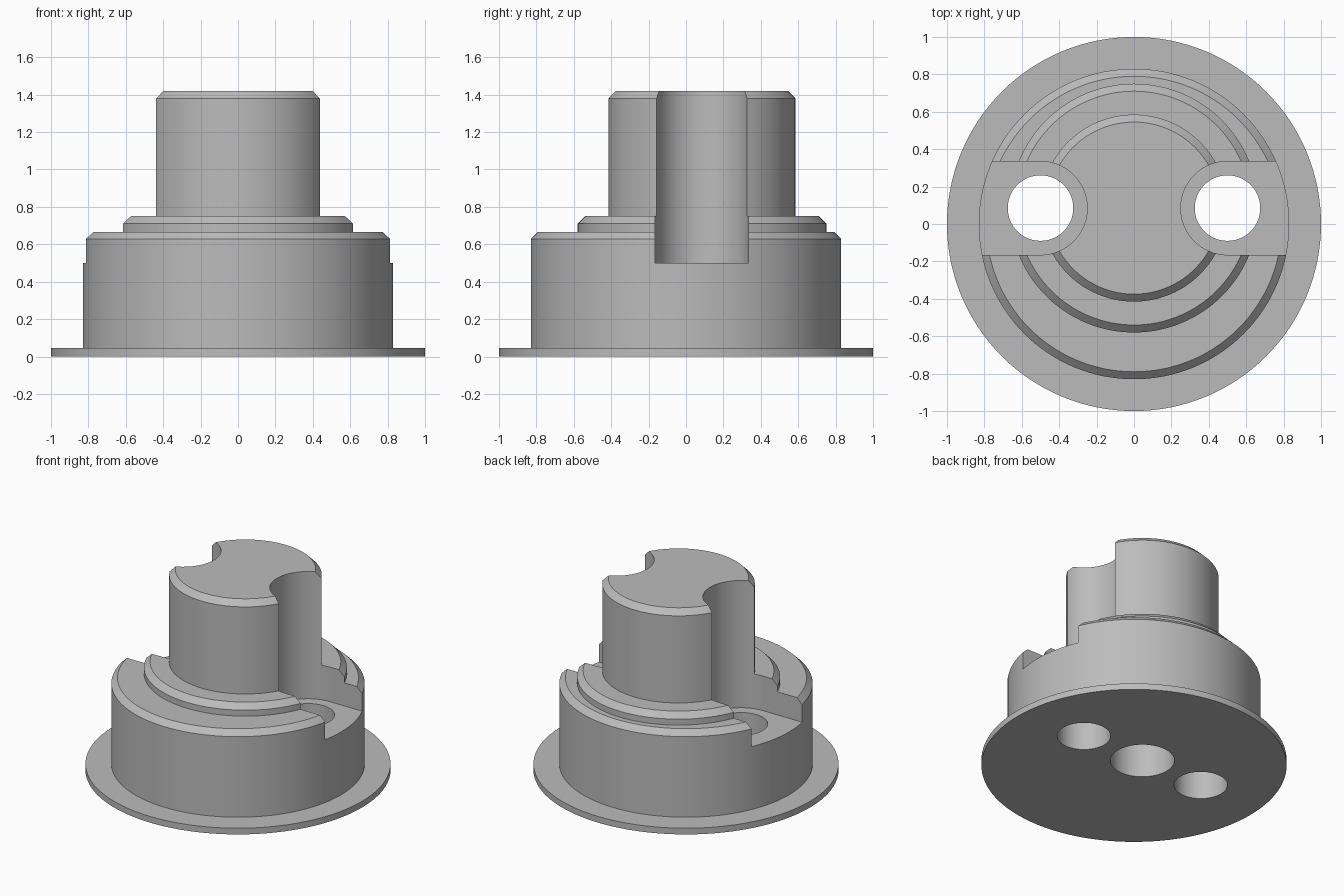
import bpy, bmesh
from math import pi, sin, cos, radians

cube = bpy.data.objects.get("Cube")
if cube:
    bpy.data.objects.remove(cube, do_unlink=True)

SEGMENTS = 128
AXIS_Y = 0.085      # offset axis shared by the pin, bores and pockets
BORE_X = 0.5

grey = bpy.data.materials.new("steel grey")
grey.use_nodes = True
grey.diffuse_color = (0.5, 0.5, 0.5, 1)
grey.node_tree.nodes["Principled BSDF"].inputs["Base Color"].default_value = (0.5, 0.5, 0.5, 1)


def finish(name, bm):
    bmesh.ops.recalc_face_normals(bm, faces=bm.faces)
    mesh = bpy.data.meshes.new(name)
    bm.to_mesh(mesh)
    bm.free()
    mesh.materials.append(grey)
    obj = bpy.data.objects.new(name, mesh)
    bpy.context.collection.objects.link(obj)
    return obj


def turned(name, profile, x=0, y=0):
    """Closed solid of revolution from (radius, height) points."""
    bm = bmesh.new()
    rings = []
    for r, z in profile:
        angles = [2 * pi * i / SEGMENTS for i in range(SEGMENTS)]
        rings.append([bm.verts.new((x + r * cos(a), y + r * sin(a), z)) for a in angles])
    for low, high in zip(rings, rings[1:]):
        for i in range(SEGMENTS):
            j = (i + 1) % SEGMENTS
            bm.faces.new((low[i], low[j], high[j], high[i]))
    bm.faces.new(rings[0])
    bm.faces.new(rings[-1])
    return finish(name, bm)


def pocket(name, side, radius=0.25, floor=0.5, top=1.6):
    """U-shaped cutter, round towards the middle and open outwards."""
    outline = [(1.2, -radius)]
    outline += [(BORE_X - radius * sin(pi * i / 48), AXIS_Y - radius * cos(pi * i / 48))
                for i in range(49)]
    outline[0] = (1.2, AXIS_Y - radius)
    outline.append((1.2, AXIS_Y + radius))
    bm = bmesh.new()
    face = bm.faces.new([bm.verts.new((side * x, y, floor)) for x, y in outline])
    extruded = bmesh.ops.extrude_face_region(bm, geom=[face], use_keep_orig=True)
    lifted = [v for v in extruded["geom"] if isinstance(v, bmesh.types.BMVert)]
    bmesh.ops.translate(bm, verts=lifted, vec=(0, 0, top - floor))
    return finish(name, bm)


def combine(target, other, operation):
    mod = target.modifiers.new(operation, "BOOLEAN")
    mod.operation = operation
    mod.solver = "EXACT"
    mod.object = other
    bpy.context.view_layer.objects.active = target
    bpy.ops.object.modifier_apply(modifier=mod.name)
    bpy.data.objects.remove(other, do_unlink=True)


# Flange with chamfered drum
body = turned("flanged_locating_pin", [(1, 0), (1, 0.045), (0.83, 0.045), (0.83, 0.628),
                                       (0.79, 0.667)])

# Off-centre step and tall pin
pin = turned("stepped_pin", [(0.665, 0.3), (0.665, 0.71), (0.625, 0.75), (0.5, 0.75),
                             (0.5, 1.38), (0.46, 1.42)], y=AXIS_Y)
combine(body, pin, "UNION")

# Side pockets and screw bores
for side in (-1, 1):
    combine(body, pocket("pocket_cutter", side), "DIFFERENCE")
    bore = turned("bore_cutter", [(0.175, -0.1), (0.175, 0.7)], side * BORE_X, AXIS_Y)
    combine(body, bore, "DIFFERENCE")

# Blind hole underneath
blind = turned("blind_hole_cutter", [(0.21, -0.1), (0.21, 0.8)], y=AXIS_Y)
combine(body, blind, "DIFFERENCE")

# Smooth walls, crisp edges
bpy.ops.object.select_all(action="DESELECT")
body.select_set(True)
bpy.context.view_layer.objects.active = body
bpy.ops.object.shade_smooth_by_angle(angle=radians(30))
